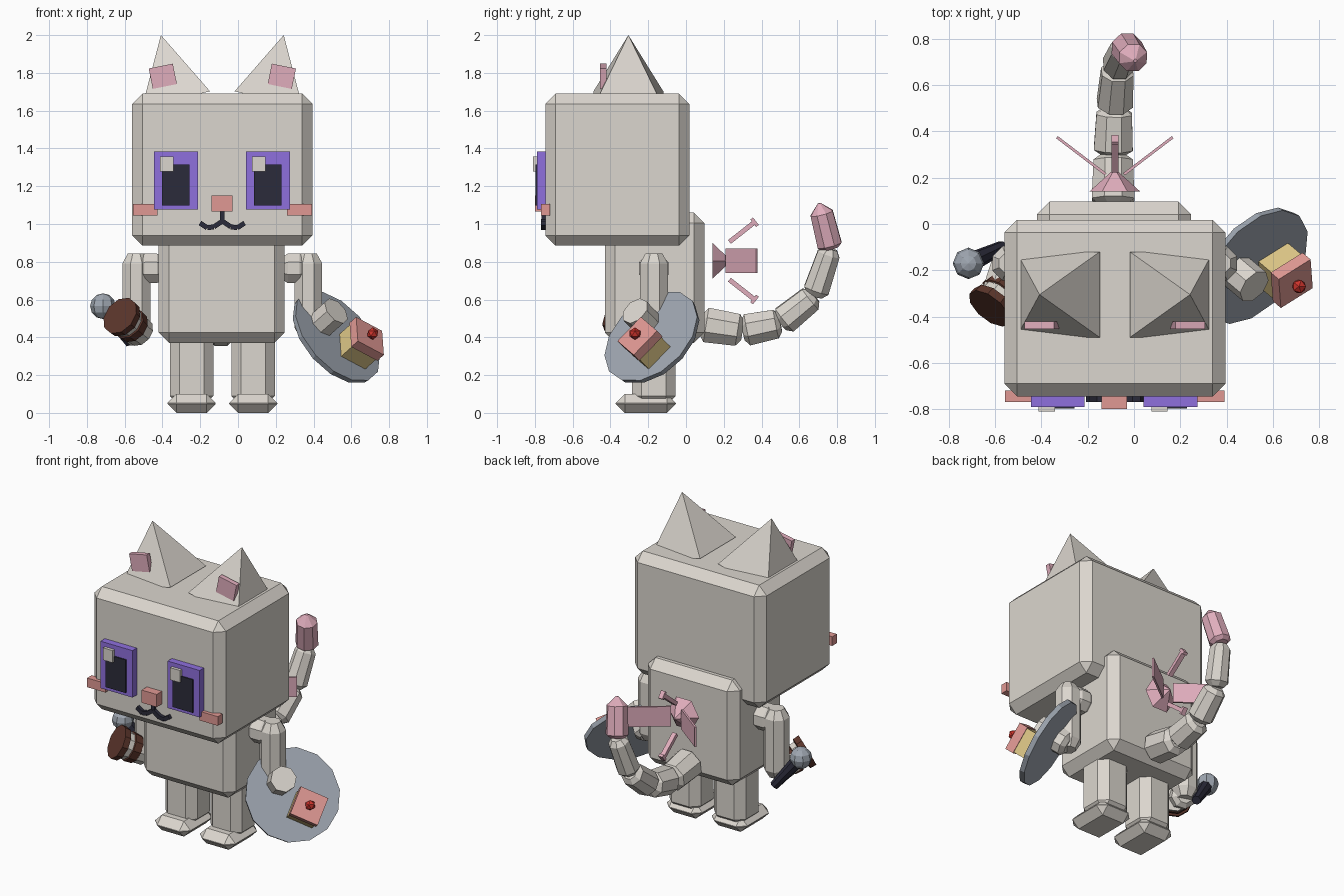
import bpy, bmesh, math
from mathutils import Vector, Matrix

cube = bpy.data.objects.get("Cube")
if cube:
    bpy.data.objects.remove(cube)

MID = -0.083  # symmetry plane of the character


def material(name, *srgb):
    col = [c / 12.92 if c <= 0.04 else ((c + 0.055) / 1.055) ** 2.4 for c in srgb] + [1]
    m = bpy.data.materials.new(name)
    m.use_nodes = True
    m.diffuse_color = col
    m.node_tree.nodes["Principled BSDF"].inputs["Base Color"].default_value = col
    return m


FUR = material("warm_grey", 0.86, 0.84, 0.81)
PURPLE = material("purple", 0.56, 0.44, 0.87)
DARK = material("dark_navy", 0.17, 0.17, 0.23)
SALMON = material("salmon", 0.88, 0.6, 0.58)
PINK = material("dusty_pink", 0.88, 0.68, 0.74)
SLATE = material("slate", 0.62, 0.65, 0.69)
TAN = material("tan", 0.87, 0.78, 0.53)
RED = material("cherry_red", 0.8, 0.2, 0.17)
BROWN = material("brown", 0.36, 0.21, 0.17)


def finish(bm, name, *mats):
    bmesh.ops.recalc_face_normals(bm, faces=bm.faces)
    me = bpy.data.meshes.new(name)
    bm.to_mesh(me)
    bm.free()
    for m in mats:
        me.materials.append(m)
    ob = bpy.data.objects.new(name, me)
    bpy.context.collection.objects.link(ob)
    return ob


def box(name, centre, size, mat, bevel=0, rot=None):
    """Box with optional chamfered edges and 3x3 rotation."""
    bm = bmesh.new()
    bmesh.ops.create_cube(bm, size=1)
    bmesh.ops.scale(bm, vec=size, verts=bm.verts)
    if bevel:
        bmesh.ops.bevel(bm, geom=bm.edges[:], offset=bevel, segments=1, affect='EDGES')
    if rot:
        bmesh.ops.rotate(bm, matrix=rot, verts=bm.verts)
    bmesh.ops.translate(bm, vec=centre, verts=bm.verts)
    return finish(bm, name, mat)


def span(name, x, y, z, mat, bevel=0):
    """Box given by its limits on each axis."""
    lim = (x, y, z)
    return box(name, [(a + b) / 2 for a, b in lim], [b - a for a, b in lim], mat, bevel)


def tube(name, p, q, rings, mats, sides=8, bands=None):
    """Faceted solid of rings (t, radius) along the line p to q."""
    p, q = Vector(p), Vector(q)
    axis = (q - p).normalized()
    ref = Vector((1, 0, 0)) if abs(axis.y) > 0.8 else Vector((0, 1, 0))
    u = ref.cross(axis).normalized()
    v = axis.cross(u)
    bm = bmesh.new()
    loops = []
    for t, r in rings:
        angles = [(i + 0.5) * math.tau / sides for i in range(sides)]
        loops.append([bm.verts.new(p.lerp(q, t) + r * (u * math.cos(a) + v * math.sin(a)))
                      for a in angles])
    for k in range(len(loops) - 1):
        for i in range(sides):
            j = (i + 1) % sides
            f = bm.faces.new((loops[k][i], loops[k][j], loops[k + 1][j], loops[k + 1][i]))
            f.material_index = bands[k] if bands else 0
    bm.faces.new(loops[0])
    f = bm.faces.new(loops[-1])
    f.material_index = bands[-1] if bands else 0
    bmesh.ops.remove_doubles(bm, verts=bm.verts, dist=0.0005)
    return finish(bm, name, *mats)


def limb(name, p, q, r, mat, r2=None, c=0.12):
    """Tube with chamfered ends."""
    r2 = r2 or r
    return tube(name, p, q, [(0, r * 0.6), (c, r), (1 - c, r2), (1, r2 * 0.6)], [mat])


def plate(name, p, q, width, thick, across, mat):
    """Flat bar from p to q, with its width along the given axis."""
    p, q = Vector(p), Vector(q)
    d, w = (q - p).normalized(), Vector(across)
    rot = Matrix((d, w, d.cross(w))).transposed()
    return box(name, (p + q) / 2, ((q - p).length, width, thick), mat, 0, rot)


# Head and torso
span("head", (-0.56, 0.395), (-0.745, 0.018), (0.885, 1.69), FUR, 0.055)
span("body", (-0.42, 0.247), (-0.43, 0.097), (0.37, 1.06), FUR, 0.055)

# Mirrored parts: legs, feet, shoulders, upper arms, ears, cheeks
for side, s in (("right", -1), ("left", 1)):
    x = MID + s * 0.163
    span(side + "_leg", (x - 0.115, x + 0.115), (-0.285, -0.055), (0.04, 0.48), FUR, 0.05)
    span(side + "_foot", (x - 0.128, x + 0.128), (-0.372, -0.053), (0, 0.1), FUR, 0.048)
    x = MID + s * 0.455
    limb(side + "_upper_arm", (x, -0.17, 0.845), (x, -0.17, 0.4), 0.08, FUR)
    limb(side + "_shoulder", (MID + s * 0.3, -0.17, 0.765), (x, -0.17, 0.765), 0.085, FUR, c=0.3)
    tube(side + "_ear", (MID + s * 0.245, -0.305, 1.66), (MID + s * 0.325, -0.305, 2),
         [(0, 0.185 * math.sqrt(2)), (1, 0)], [FUR], 4)
    box(side + "_inner_ear", (MID + s * 0.315, -0.438, 1.782), (0.13, 0.032, 0.11), PINK, 0,
        Matrix.Rotation(s * 0.2, 3, 'Y'))
    x = MID + s * 0.408
    span(side + "_cheek", (x - 0.066, x + 0.066), (-0.768, -0.72), (1.045, 1.105), SALMON)

# Eyes: the shine sits on the same side of both
for side, x in (("right", -0.445), ("left", 0.042)):
    span(side + "_eye", (x, x + 0.232), (-0.79, -0.74), (1.077, 1.385), PURPLE)
    span(side + "_pupil", (x + 0.043, x + 0.188), (-0.798, -0.75), (1.098, 1.315), DARK)
    span(side + "_eye_shine", (x + 0.033, x + 0.103), (-0.81, -0.75), (1.278, 1.358), FUR)

# Nose and mouth
span("nose", (-0.14, -0.03), (-0.8, -0.74), (1.067, 1.15), SALMON)
span("mouth_stem", (MID - 0.011, MID + 0.011), (-0.765, -0.74), (1, 1.07), DARK)
mouth = [(0, 1.015), (0.045, 0.985), (0.08, 0.98), (0.118, 1.005)]
for s in (-1, 1):
    for (a, za), (b, zb) in zip(mouth, mouth[1:]):
        plate("mouth_stroke", (MID + s * a, -0.755, za), (MID + s * b, -0.755, zb),
              0.026, 0.026, (0, 1, 0), DARK)

# Tail of faceted segments with a pink tip
tail = [(-0.09, 0.08, 0.47), (-0.09, 0.3, 0.435), (-0.085, 0.5, 0.475),
        (-0.07, 0.68, 0.62), (-0.035, 0.765, 0.87)]
for i, (a, b) in enumerate(zip(tail, tail[1:])):
    limb("tail_segment", a, b, 0.1 - 0.009 * i, FUR, 0.092 - 0.009 * i)
tube("tail_tip", tail[-1], (0.005, 0.705, 1.11),
     [(0, 0.045), (0.08, 0.07), (0.78, 0.065), (1, 0.008)], [PINK])

# Back bow: a cone hub and four flared fins
tube("bow_hub", (MID, 0.14, 0.805), (MID, 0.235, 0.805), [(0, 0.11), (1, 0.005)], [PINK], 6)
for s in (-1, 1):
    plate("bow_side_fin", (MID + s * 0.04, 0.215, 0.805), (MID + s * 0.25, 0.375, 0.805),
          0.13, 0.012, (0, 0, 1), PINK)
    base, tip = (MID, 0.23, 0.805 + s * 0.1), (MID, 0.37, 0.805 + s * 0.21)
    plate("bow_upright_fin", base, tip, 0.03, 0.025, (1, 0, 0), PINK)
    plate("bow_fin_end", Vector(base).lerp(tip, 0.9), tip, 0.03, 0.05, (1, 0, 0), PINK)

# Left forearm and tilted plate
n = Vector((0.63, -0.53, 0.56)).normalized()
hand = Vector((0.52, -0.27, 0.54))
tube("left_forearm", hand - n * 0.22, hand, [(0, 0.05), (0.12, 0.08), (1, 0.08)], [FUR])
dish = Vector((0.52, -0.18, 0.4))
tube("plate", dish - n * 0.018, dish + n * 0.012, [(0, 0.285), (1, 0.29)], [SLATE], 14)

# Cake slice with icing and cherry standing on the plate
e = Vector((0.77, 0.48, -0.41))
e = (e - n * e.dot(n)).normalized()
frame = Matrix((e, n.cross(e), n)).transposed()
foot = Vector((0.713, -0.27, 0.42)) - n * 0.195
box("cake", foot + n * 0.06, (0.165, 0.165, 0.12), TAN, 0, frame)
box("icing", foot + n * 0.145, (0.178, 0.178, 0.055), SALMON, 0, frame)
bm = bmesh.new()
bmesh.ops.create_icosphere(bm, subdivisions=1, radius=0.033,
                           matrix=Matrix.Translation(foot + n * 0.195))
finish(bm, "cherry", RED)

# Right forearm and banded cup
tube("right_forearm", (-0.535, -0.16, 0.42), (-0.58, -0.3, 0.475),
     [(0, 0.05), (0.15, 0.08), (1, 0.08)], [FUR])
tube("cup", (-0.515, -0.23, 0.425), (-0.625, -0.365, 0.515),
     [(0, 0.08), (0.3, 0.083), (0.32, 0.09), (0.58, 0.094), (0.6, 0.086), (0.78, 0.088),
      (0.8, 0.105), (1, 0.108)], [FUR, BROWN], 10, [0, 1, 1, 1, 0, 1, 1, 1])

# Ball-headed handle behind the cup
ball, end = Vector((-0.715, -0.17, 0.565)), Vector((-0.57, -0.1, 0.37))
tube("handle", end, ball, [(0, 0.028), (0.75, 0.04), (1, 0.045)], [DARK])
bm = bmesh.new()
bmesh.ops.create_uvsphere(bm, u_segments=8, v_segments=6, radius=0.068,
                          matrix=Matrix.Translation(ball))
finish(bm, "handle_ball", SLATE)
